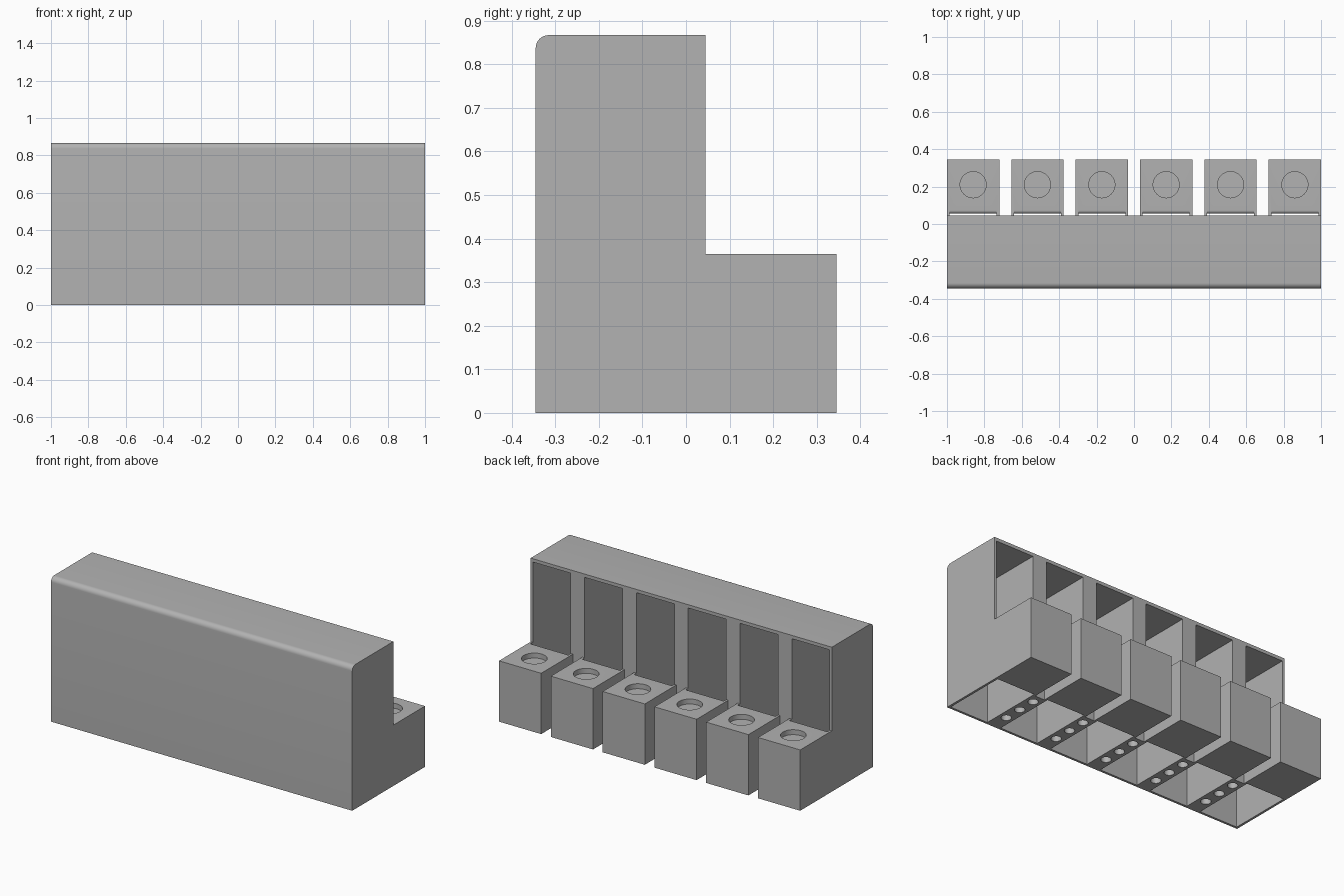
import bpy, bmesh, math
from mathutils import Matrix, Vector

cube = bpy.data.objects.get("Cube")
if cube:
    bpy.data.objects.remove(cube, do_unlink=True)

# Main dimensions
FRONT, SPLIT, BACK = -0.345, 0.045, 0.345
HEIGHT, FOOT_H = 0.867, 0.365
COUNT, FOOT_W = 6, 0.28
PITCH = (2 - FOOT_W) / (COUNT - 1)
WALL = 0.014
LIP_Y, LIP_R = 0.055, 0.018
starts = [-1 + i * PITCH for i in range(COUNT)]

grey = bpy.data.materials.new("plain_grey")
grey.use_nodes = True
colour = (0.445, 0.445, 0.445, 1)
grey.diffuse_color = colour
grey.node_tree.nodes["Principled BSDF"].inputs["Base Color"].default_value = colour


def arc(cy, cz, r, a0, a1, steps=8):
    angles = [math.radians(a0 + (a1 - a0) * i / steps) for i in range(steps + 1)]
    return [(cy + r * math.cos(a), cz + r * math.sin(a)) for a in angles]


def extrude_x(bm, profile, x0, x1):
    """Sweep a closed (y, z) outline from x0 to x1."""
    face = bm.faces.new([bm.verts.new((x0, y, z)) for y, z in profile])
    out = bmesh.ops.extrude_face_region(bm, geom=[face])
    verts = [g for g in out["geom"] if isinstance(g, bmesh.types.BMVert)]
    bmesh.ops.translate(bm, vec=Vector((x1 - x0, 0, 0)), verts=verts)


def cylinder(bm, x, y, z0, z1, r):
    bmesh.ops.create_cone(bm, cap_ends=True, segments=32, radius1=r, radius2=r,
                          depth=z1 - z0, matrix=Matrix.Translation((x, y, (z0 + z1) / 2)))


def make(name, bm):
    bmesh.ops.recalc_face_normals(bm, faces=bm.faces)
    mesh = bpy.data.meshes.new(name)
    bm.to_mesh(mesh)
    bm.free()
    mesh.materials.append(grey)
    obj = bpy.data.objects.new(name, mesh)
    bpy.context.collection.objects.link(obj)
    return obj


def combine(target, tool, operation):
    mod = target.modifiers.new(tool.name, 'BOOLEAN')
    mod.operation, mod.solver, mod.object = operation, 'EXACT', tool
    bpy.context.view_layer.objects.active = target
    bpy.ops.object.modifier_apply(modifier=mod.name)
    bpy.data.objects.remove(tool, do_unlink=True)


# Tall body with a rounded upper front edge
bm = bmesh.new()
R = 0.03
extrude_x(bm, [(FRONT, 0), (SPLIT, 0), (SPLIT, HEIGHT)]
          + arc(FRONT + R, HEIGHT - R, R, 90, 180), -1, 1)
rack = make("rack_body", bm)

# Row of low blocks behind the body
bm = bmesh.new()
for x in starts:
    extrude_x(bm, [(0, 0), (BACK, 0), (BACK, FOOT_H), (0, FOOT_H)], x, x + FOOT_W)
combine(rack, make("rear_blocks", bm), 'UNION')

# Pockets: open below and at the upper back, with a rounded lip on each block
bm = bmesh.new()
inner_front, ceiling, outside = FRONT + WALL, HEIGHT - 0.02, LIP_Y + 0.04
lip = arc(LIP_Y + LIP_R, FOOT_H - LIP_R, LIP_R, 180, 90)
profile = ([(inner_front, -0.1), (LIP_Y, -0.1)] + lip
           + [(outside, FOOT_H + 0.01), (outside, ceiling), (inner_front, ceiling)])
for x in starts:
    extrude_x(bm, profile, x + WALL, x + FOOT_W - WALL)
combine(rack, make("pockets", bm), 'DIFFERENCE')

# Shallow round recess on each block, three holes under each web
bm = bmesh.new()
for x in starts:
    cylinder(bm, x + FOOT_W / 2, 0.21, FOOT_H - 0.03, FOOT_H + 0.05, 0.07)
for x in starts[:-1]:
    for y in (-0.23, -0.12, -0.01):
        cylinder(bm, x + (FOOT_W + PITCH) / 2, y, -0.05, 0.06, 0.028)
combine(rack, make("round_holes", bm), 'DIFFERENCE')

# Smooth shading on the curves only
bpy.ops.object.select_all(action='DESELECT')
rack.select_set(True)
bpy.context.view_layer.objects.active = rack
bpy.ops.object.shade_smooth_by_angle(angle=math.radians(30))
